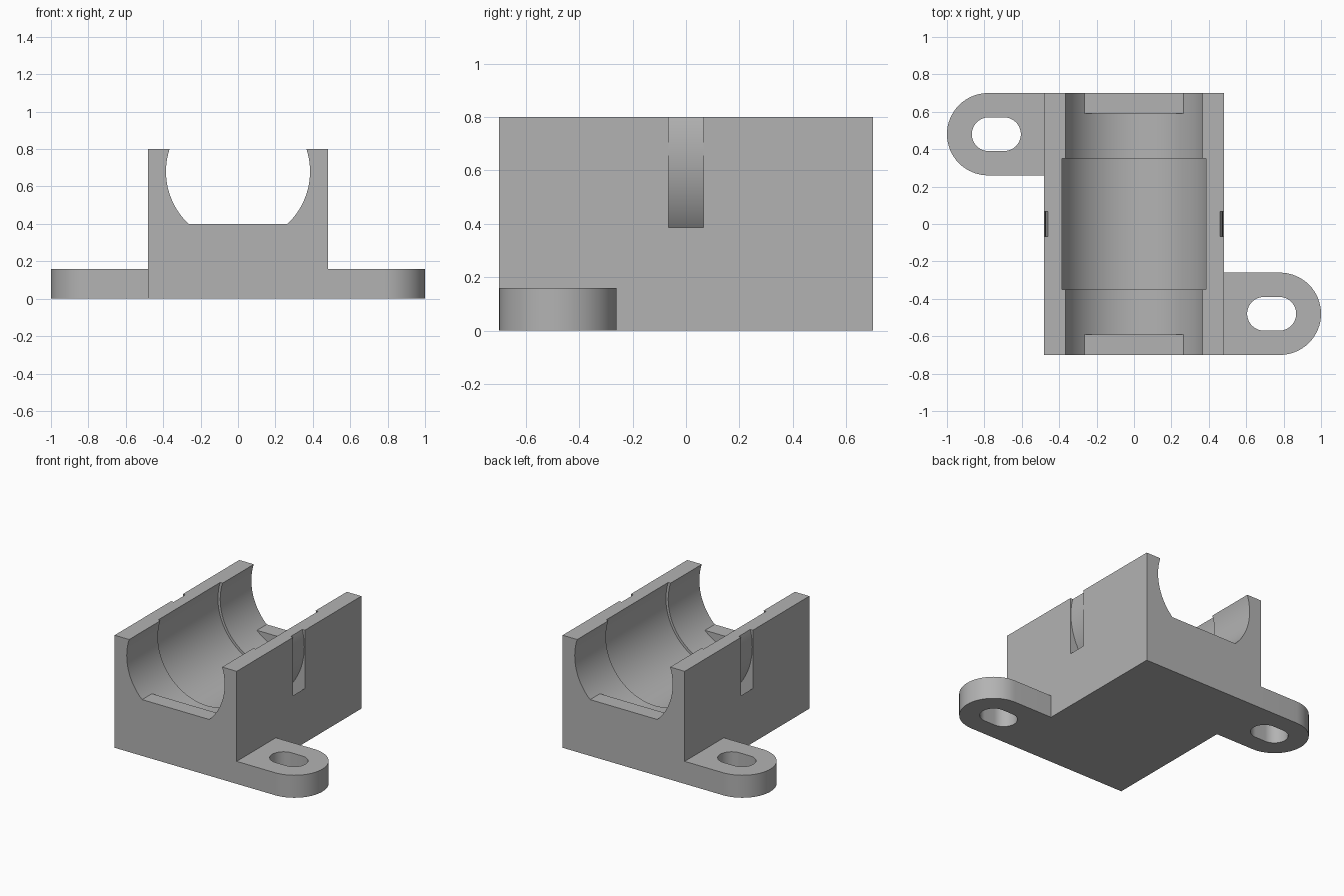
import bpy, bmesh, math
from mathutils import Matrix, Vector

if "Cube" in bpy.data.objects:
    bpy.data.objects.remove(bpy.data.objects["Cube"])

BORE_Z = 0.68      # height of the bore axis
HALF_LEN = 0.70    # half length of the block
EAR_Y = 0.48       # distance of the mounting ears from the middle

grey = bpy.data.materials.new("plain grey")
grey.use_nodes = True
grey.diffuse_color = (0.45, 0.45, 0.45, 1)
grey.node_tree.nodes["Principled BSDF"].inputs["Base Color"].default_value = grey.diffuse_color


def add_object(name, bm):
    bmesh.ops.recalc_face_normals(bm, faces=bm.faces)
    mesh = bpy.data.meshes.new(name)
    bm.to_mesh(mesh)
    bm.free()
    mesh.materials.append(grey)
    obj = bpy.data.objects.new(name, mesh)
    bpy.context.collection.objects.link(obj)
    return obj


def box(name, x0, x1, y0, y1, z0, z1):
    bm = bmesh.new()
    size = Matrix.Diagonal((x1 - x0, y1 - y0, z1 - z0, 1))
    centre = Vector((x0 + x1, y0 + y1, z0 + z1)) / 2
    bmesh.ops.create_cube(bm, size=1, matrix=Matrix.Translation(centre) @ size)
    return add_object(name, bm)


def bore_cylinder(name, radius, half):
    bm = bmesh.new()
    turn = Matrix.Rotation(math.pi / 2, 4, "X")
    bmesh.ops.create_cone(bm, cap_ends=True, segments=128, radius1=radius, radius2=radius,
                          depth=2 * half, matrix=Matrix.Translation((0, 0, BORE_Z)) @ turn)
    return add_object(name, bm)


def rounded_slab(name, x0, x1, y, radius, z0, z1, round_start, side):
    """Upright slab with a rounded outer end; x0 and x1 are the arc centres."""
    def arc(cx, start):
        return [(cx + radius * math.cos(start + math.pi * i / 32),
                 y + radius * math.sin(start + math.pi * i / 32)) for i in range(33)]
    pts = arc(x1, -math.pi / 2)
    pts += arc(x0, math.pi / 2) if round_start else [(x0, y + radius), (x0, y - radius)]
    bm = bmesh.new()
    face = bm.faces.new([bm.verts.new((side * px, side * py, z0)) for px, py in pts])
    top = bmesh.ops.extrude_face_region(bm, geom=[face])["geom"]
    bmesh.ops.translate(bm, vec=(0, 0, z1 - z0),
                        verts=[v for v in top if isinstance(v, bmesh.types.BMVert)])
    return add_object(name, bm)


def combine(target, other, operation):
    mod = target.modifiers.new("join", "BOOLEAN")
    mod.operation, mod.solver, mod.object = operation, "EXACT", other
    bpy.context.view_layer.objects.active = target
    bpy.ops.object.modifier_apply(modifier=mod.name)
    bpy.data.objects.remove(other)


# Block with its bore, widened in the middle
holder = box("bearing_holder", -0.48, 0.48, -HALF_LEN, HALF_LEN, 0, 0.8)
combine(holder, bore_cylinder("bore", 0.385, 0.8), "DIFFERENCE")
combine(holder, bore_cylinder("bore_recess", 0.403, 0.35), "DIFFERENCE")

# Ring-shaped strap channel around the bore
channel = bore_cylinder("strap_channel", 0.563, 0.066)
combine(channel, bore_cylinder("channel_core", 0.475, 0.2), "DIFFERENCE")
combine(holder, channel, "DIFFERENCE")

for side in (1, -1):
    # Flat ledge at each end of the bore
    ends = sorted((side * 0.59, side * HALF_LEN))
    combine(holder, box("end_ledge", -0.3, 0.3, *ends, 0.24, 0.4), "UNION")
    # Mounting ear with a slotted hole
    ear = rounded_slab("mounting_ear", 0.4, 0.78, -EAR_Y, 0.22, 0, 0.16, False, side)
    slot = rounded_slab("ear_slot", 0.695, 0.777, -EAR_Y, 0.09, -0.1, 0.3, True, side)
    combine(ear, slot, "DIFFERENCE")
    combine(holder, ear, "UNION")

bpy.ops.object.select_all(action="DESELECT")
holder.select_set(True)
bpy.context.view_layer.objects.active = holder
bpy.ops.object.shade_smooth_by_angle(angle=math.radians(25))
